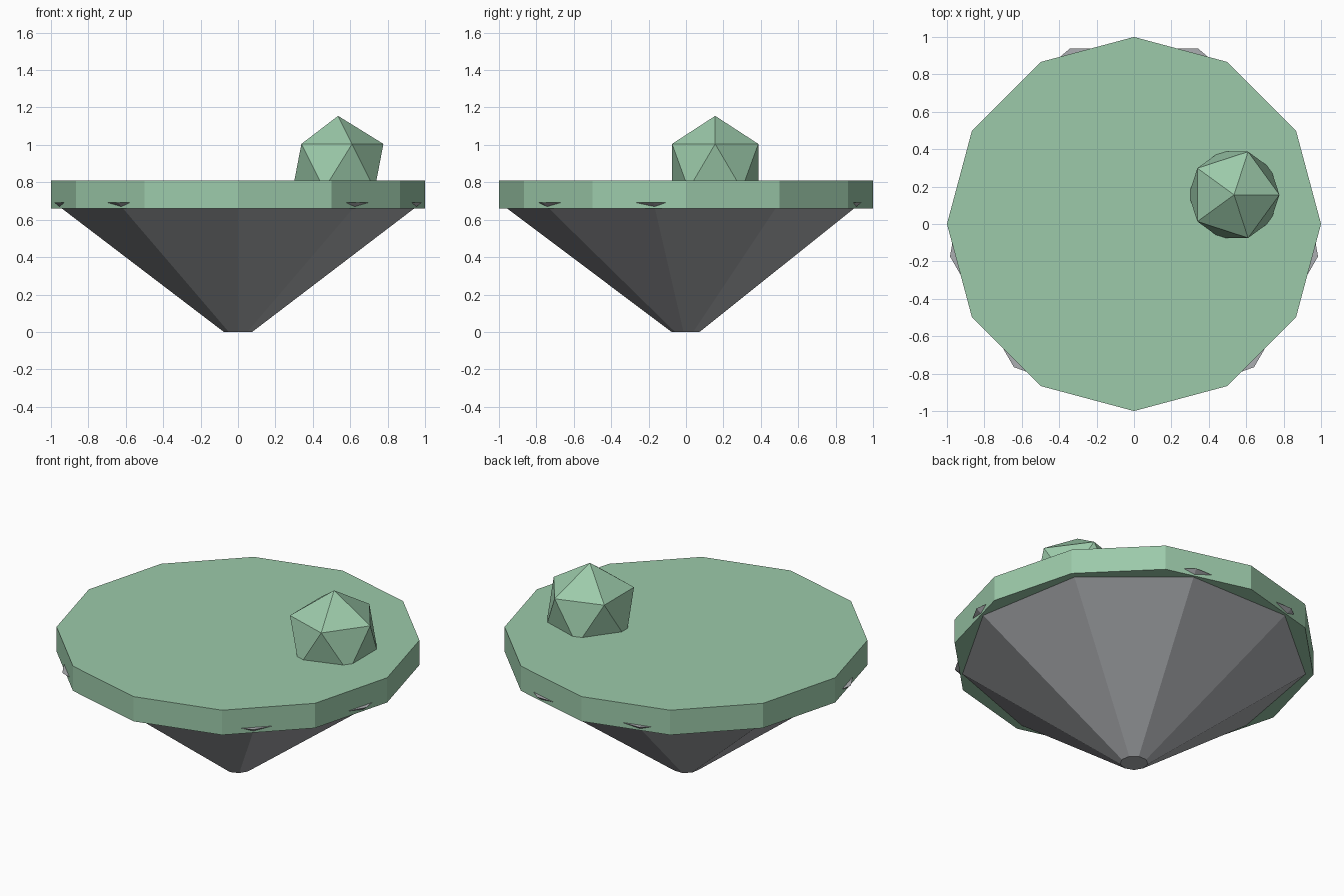
import bpy
from math import radians

if "Cube" in bpy.data.objects:
    bpy.data.objects.remove(bpy.data.objects["Cube"])


def material(name, rgb):
    m = bpy.data.materials.new(name)
    m.diffuse_color = (*rgb, 1.0)
    m.use_nodes = True
    m.node_tree.nodes["Principled BSDF"].inputs["Base Color"].default_value = m.diffuse_color
    return m


grass = material("grass green", (0.333, 0.591, 0.402))
stone = material("stone grey", (0.41, 0.42, 0.44))


def finish(name, mat):
    obj = bpy.context.object
    obj.name = name
    obj.data.materials.append(mat)
    return obj


def frustum(name, sides, r_bottom, r_top, z0, z1, turn, mat):
    bpy.ops.mesh.primitive_cone_add(vertices=sides, radius1=r_bottom, radius2=r_top,
                                    depth=z1 - z0, location=(0, 0, (z0 + z1) / 2),
                                    rotation=(0, 0, radians(turn)))
    return finish(name, mat)


# Twelve-sided grassy disc, corners on the axes
frustum("grass_disc", 12, 1.0, 1.0, 0.66, 0.81, 0, grass)

# Nine-sided rock taper; its top corners poke through the disc rim
frustum("rock_base", 9, 0.077, 0.999, 0.0, 0.692, 180, stone)

# Faceted bush half sunk into the grass
bpy.ops.mesh.primitive_ico_sphere_add(subdivisions=1, radius=0.271,
                                      location=(0.535, 0.156, 0.884))
finish("bush", grass)
